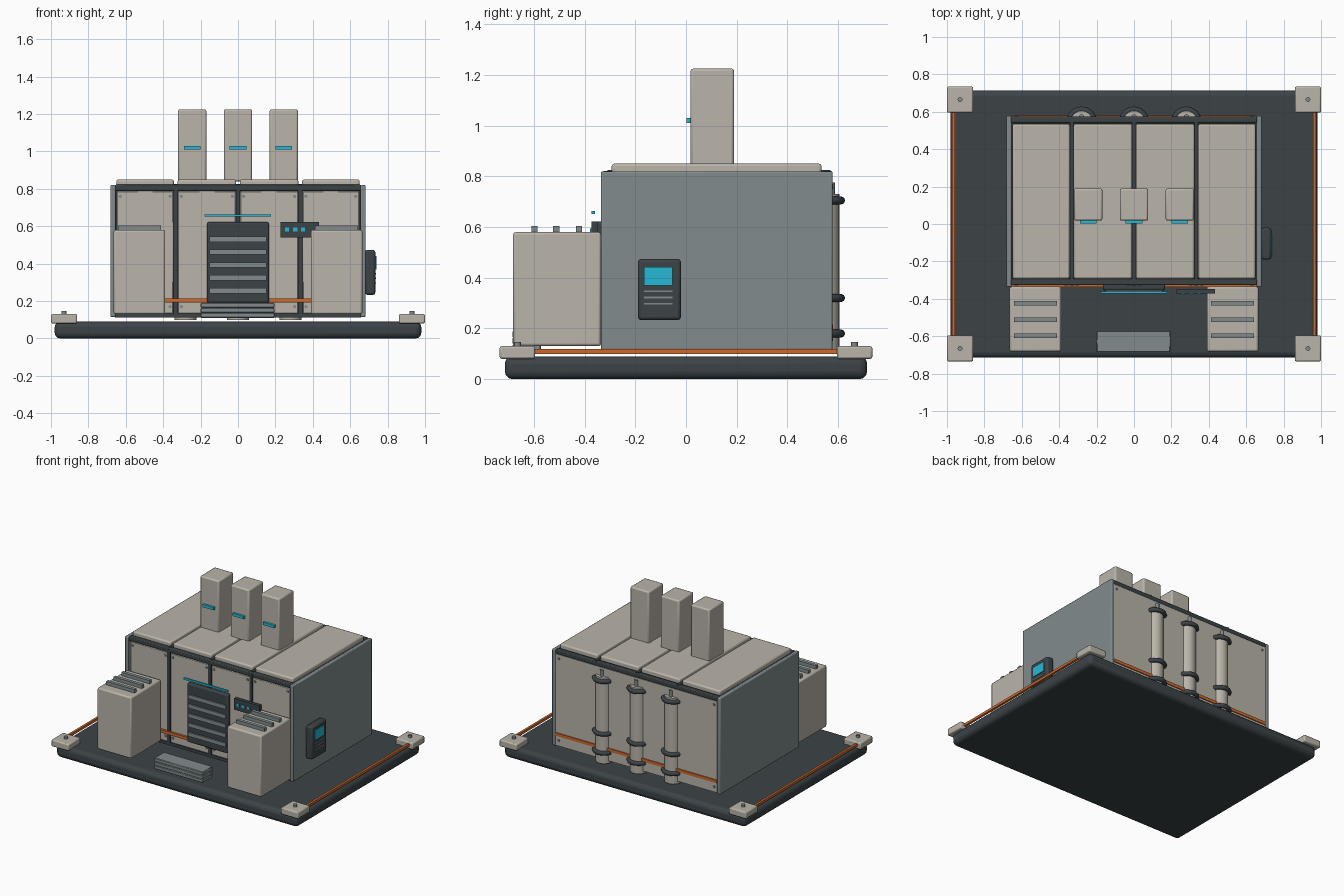
import bpy, math

def mat(name, r, g, b):
    m = bpy.data.materials.new(name)
    m.diffuse_color = (r, g, b, 1)
    return m

DARK = mat("dark_steel", 0.045, 0.056, 0.062)
BEIGE = mat("beige_panel", 0.49, 0.46, 0.40)
GREY = mat("blue_grey", 0.22, 0.26, 0.27)
ORANGE = mat("orange_trim", 0.62, 0.14, 0.025)
CYAN = mat("cyan_light", 0.02, 0.48, 0.67)

def finish(o, name, m):
    o.name = name
    o.data.materials.append(m)
    return o

def box(name, m, x, y, z, bevel=0.0, seg=2):
    """Box from (min, max) pairs on each axis, with optional rounded edges."""
    bpy.ops.mesh.primitive_cube_add(size=1, location=[sum(p) / 2 for p in (x, y, z)])
    o = finish(bpy.context.object, name, m)
    o.scale = [p[1] - p[0] for p in (x, y, z)]
    bpy.ops.object.transform_apply(location=False, rotation=False, scale=True)
    if bevel:
        b = o.modifiers.new("bevel", 'BEVEL')
        b.width, b.segments = bevel, seg
        bpy.ops.object.shade_smooth_by_angle(angle=math.radians(35))
    return o

def cyl(name, m, loc, r, depth, rot=(0, 0, 0), verts=12):
    bpy.ops.mesh.primitive_cylinder_add(vertices=verts, radius=r, depth=depth, location=loc, rotation=rot)
    o = finish(bpy.context.object, name, m)
    bpy.ops.object.shade_smooth_by_angle(angle=math.radians(35))
    return o

# Base slab, corner pads with bolts, orange edge strips
box("base_slab", DARK, (-0.98, 0.98), (-0.715, 0.715), (0, 0.09), 0.03, 3)
for sx in (-1, 1):
    for sy in (-1, 1):
        cx, cy = sx * 0.93, sy * 0.665
        box("corner_pad", BEIGE, (cx - 0.07, cx + 0.07), (cy - 0.07, cy + 0.07), (0.08, 0.13), 0.008)
        cyl("corner_bolt", GREY, (cx, cy, 0.136), 0.013, 0.02)
    box("edge_strip", ORANGE, (sx * 0.965 - 0.008, sx * 0.965 + 0.008), (-0.6, 0.6), (0.10, 0.118))

# Housing core and side walls
box("housing_core", DARK, (-0.66, 0.66), (-0.31, 0.56), (0.115, 0.815))
for sx in (-1, 1):
    box("side_wall", GREY, (sx * 0.669 - 0.014, sx * 0.669 + 0.014), (-0.336, 0.578), (0.115, 0.82), 0.006)

# Front and roof panels in four bays, with rivets
edges = [-0.66, -0.333, 0, 0.333, 0.66]
for a, b in zip(edges, edges[1:]):
    box("front_panel", BEIGE, (a + 0.012, b - 0.012), (-0.322, -0.30), (0.132, 0.788), 0.004, 1)
    box("roof_panel", BEIGE, (a + 0.01, b - 0.01), (-0.293, 0.535), (0.81, 0.85), 0.01)
    for x in (a + 0.03, b - 0.03):
        for z in (0.17, 0.76):
            cyl("front_rivet", GREY, (x, -0.323, z), 0.009, 0.01, (math.pi / 2, 0, 0), 8)
box("back_panel", BEIGE, (-0.655, 0.655), (0.55, 0.574), (0.12, 0.79))
for x in (-0.63, 0.63):
    for z in (0.16, 0.76):
        cyl("back_rivet", GREY, (x, 0.575, z), 0.009, 0.01, (math.pi / 2, 0, 0), 8)

# Dark frame rails and seams, orange trim along front and back
for y in (-0.31, 0.558):
    box("top_rail", DARK, (-0.658, 0.658), (y - 0.017, y + 0.017), (0.79, 0.822), 0.006)
box("bottom_rail", DARK, (-0.658, 0.658), (-0.327, -0.30), (0.112, 0.133))
for x in edges[1:4]:
    box("front_seam", DARK, (x - 0.012, x + 0.012), (-0.328, -0.30), (0.115, 0.815))
    box("roof_seam", DARK, (x - 0.01, x + 0.01), (-0.31, 0.57), (0.81, 0.826))
box("front_trim", ORANGE, (-0.655, 0.655), (-0.337, -0.318), (0.193, 0.215))
box("back_trim", ORANGE, (-0.655, 0.655), (0.57, 0.581), (0.193, 0.215))

# Roof stacks with indicator lights
for x in (-0.245, 0, 0.245):
    box("roof_stack", BEIGE, (x - 0.076, x + 0.076), (0.018, 0.19), (0.84, 1.225), 0.01)
    box("stack_light", CYAN, (x - 0.045, x + 0.045), (0.002, 0.02), (1.01, 1.03))

# Front cabinets with top slats
for sx in (-1, 1):
    c = sx * 0.527
    box("front_cabinet", BEIGE, (c - 0.138, c + 0.138), (-0.682, -0.335), (0.13, 0.58), 0.01)
    for y in (-0.423, -0.512, -0.598):
        box("cabinet_slat", GREY, (c - 0.115, c + 0.115), (y - 0.012, y + 0.012), (0.575, 0.605))

# Louvred front door, light bar and step
box("louvre_door", DARK, (-0.166, 0.166), (-0.355, -0.32), (0.19, 0.622), 0.01)
for i in range(5):
    z = 0.255 + i * 0.069
    box("louvre_slat", GREY, (-0.152, 0.152), (-0.364, -0.345), (z - 0.014, z + 0.014))
box("light_bar", CYAN, (-0.18, 0.176), (-0.372, -0.36), (0.651, 0.664))
for i in range(3):
    z = 0.11 + i * 0.027
    box("step_slab", GREY, (-0.2, 0.195), (-0.685, -0.572), (z, z + 0.027), 0.004, 1)

# Front control strip
box("control_strip", DARK, (0.227, 0.434), (-0.372, -0.348), (0.54, 0.622))
for x in (0.262, 0.306, 0.348):
    box("control_light", CYAN, (x - 0.011, x + 0.011), (-0.378, -0.37), (0.573, 0.594))

# Side terminal
box("side_terminal", DARK, (0.68, 0.734), (-0.19, -0.02), (0.233, 0.474), 0.012)
box("terminal_screen", CYAN, (0.73, 0.74), (-0.165, -0.053), (0.37, 0.442))
for z in (0.297, 0.322, 0.346):
    box("terminal_key", GREY, (0.73, 0.738), (-0.165, -0.053), (z - 0.003, z + 0.003))

# Back pipes with clamps
for x in (-0.28, 0, 0.28):
    cyl("back_pipe", BEIGE, (x, 0.546, 0.415), 0.059, 0.63, verts=24)
    cyl("pipe_cap", GREY, (x, 0.573, 0.75), 0.014, 0.05)
    for z in (0.18, 0.32, 0.705):
        bpy.ops.mesh.primitive_torus_add(location=(x, 0.546, z), major_radius=0.066, minor_radius=0.016,
                                         major_segments=24, minor_segments=8)
        finish(bpy.context.object, "pipe_clamp", DARK)
        bpy.ops.object.shade_smooth_by_angle(angle=math.radians(50))
